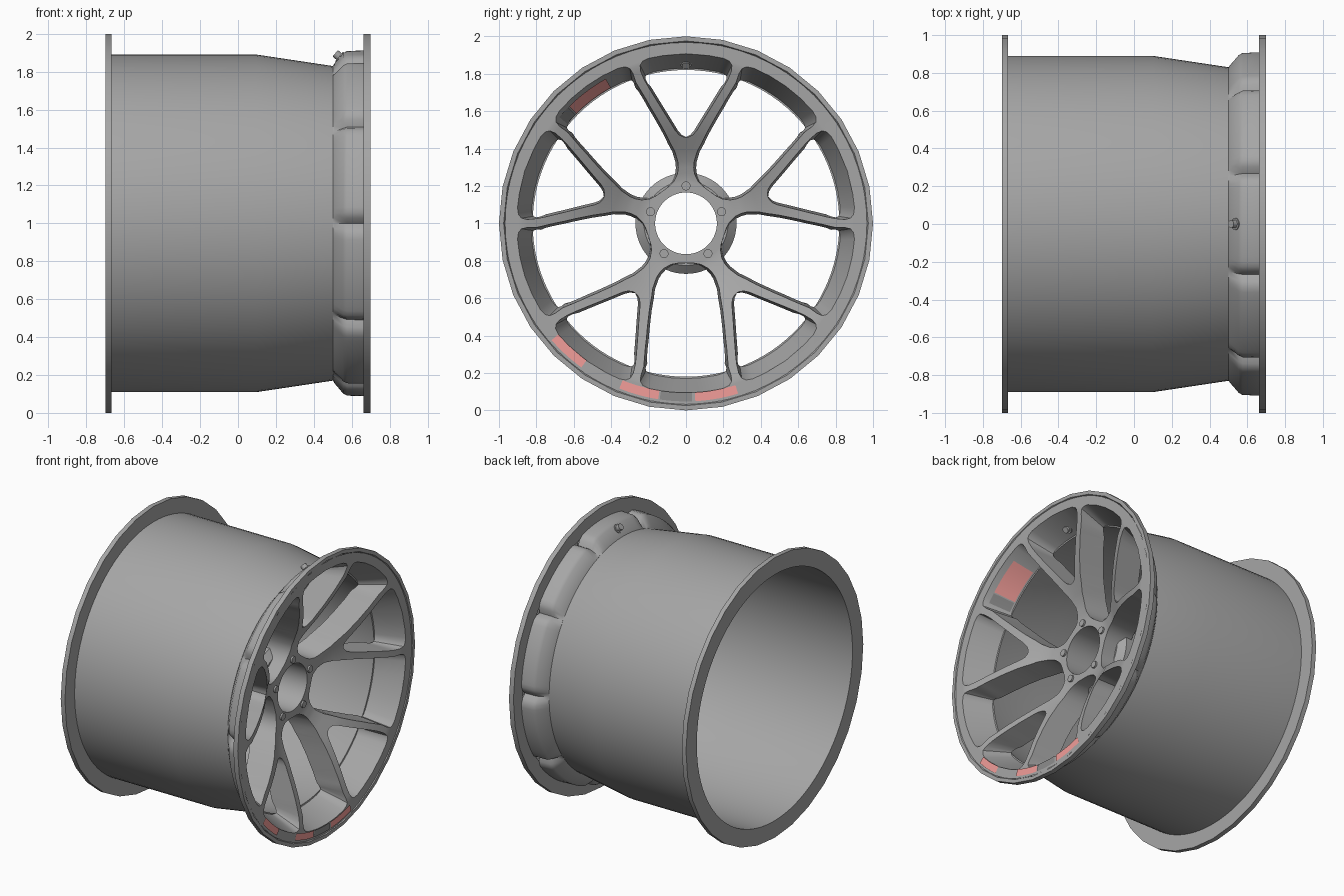
import bpy, bmesh
from math import sin, cos, radians
from mathutils import Vector

if "Cube" in bpy.data.objects:
    bpy.data.objects.remove(bpy.data.objects["Cube"])


def material(name, *rgb):
    m = bpy.data.materials.new(name)
    m.diffuse_color = (*rgb, 1)
    m.use_nodes = True
    m.node_tree.nodes["Principled BSDF"].inputs["Base Color"].default_value = m.diffuse_color
    return m


METAL = material("dark_metal", .38, .38, .38)
RED = material("marking_red", .9, .34, .32)
GREY = material("marking_grey", .27, .27, .27)


def finish(name, bm, mat=METAL, angle=30):
    bmesh.ops.remove_doubles(bm, verts=bm.verts, dist=0.0004)
    bmesh.ops.recalc_face_normals(bm, faces=bm.faces)
    me = bpy.data.meshes.new(name)
    bm.to_mesh(me)
    bm.free()
    ob = bpy.data.objects.new(name, me)
    bpy.context.collection.objects.link(ob)
    me.materials.append(mat)
    bpy.ops.object.select_all(action='DESELECT')
    ob.select_set(True)
    bpy.context.view_layer.objects.active = ob
    bpy.ops.object.shade_smooth_by_angle(angle=radians(angle))
    return ob


def pt(x, r, deg):
    return Vector((x, r * cos(radians(deg)), 1 + r * sin(radians(deg))))


def quad(bm, *pts):
    bm.faces.new([bm.verts.new(p) for p in pts])


def lathe(name, profile, segs, closed=True, angle=30, shift=lambda i, d: 0):
    """Spin an (x, r) profile round the wheel axis; shift() alters the radius by angle."""
    bm = bmesh.new()
    rings = [[bm.verts.new(pt(x, r + shift(i, s * 360 / segs), s * 360 / segs))
              for s in range(segs)] for i, (x, r) in enumerate(profile)]
    n = len(rings)
    for i in range(n if closed else n - 1):
        a, b = rings[i], rings[(i + 1) % n]
        for s in range(segs):
            t = (s + 1) % segs
            bm.faces.new((a[s], a[t], b[t], b[s]))
    return finish(name, bm, angle=angle)


def rod(name, start, end, radius, segs=16):
    start, end = Vector(start), Vector(end)
    d = end - start
    bm = bmesh.new()
    bmesh.ops.create_cone(bm, cap_ends=True, segments=segs, radius1=radius,
                          radius2=radius, depth=d.length)
    q = Vector((0, 0, 1)).rotation_difference(d)
    for v in bm.verts:
        v.co = q @ v.co + (start + end) / 2
    return finish(name, bm)


# Barrel and the two low-sided flanges
lathe("barrel", [(-.70, .89), (.1, .89), (.5, .83), (.5, .82), (.1, .878), (-.70, .878)], 96)
lathe("rear_flange", [(-.70, .889), (-.70, 1), (-.667, 1), (-.667, .889)], 32)
lathe("front_flange", [(.663, .9), (.663, 1), (.698, 1), (.698, .975), (.686, .968), (.686, .915)],
      32, angle=20)


# Outer shell of the window pockets, grooved behind every spoke
def groove(i, deg):
    d = abs((deg + 18) % 36 - 18)
    return -(0, .02, .045, .045, .045)[i] * max(0, 1 - d / 4.5) ** 2


lathe("pocket_shell", [(.5, .828), (.51, .845), (.555, .898), (.575, .909), (.665, .912)], 200,
      closed=False, shift=groove)

# Spoked face: rows of radius, inner edge and outer edge angle from each Y centre line
ROWS = [(.165, 0, 36), (.213, 0, 36), (.218, 0, 24), (.234, 0, 16), (.268, 0, 9.8),
        (.3, 0, 7.9), (.331, 0, 7.5), (.39, 0, 8.9), (.44, 0, 11.2), (.46, 0, 11.8),
        (.463, 1.8, 11.9), (.475, 4.5, 12.3), (.5, 6.6, 13), (.55, 9, 14.5), (.6, 11, 15.8),
        (.65, 12.7, 17), (.7, 14.1, 17.9), (.75, 15.3, 18.8), (.8, 16.2, 19.6),
        (.85, 16.6, 19.5), (.88, 16.2, 19.9), (.897, 15, 21.1), (.905, 12.7, 23.4),
        (.9065, 6.5, 29.5), (.907, 0, 36), (.967, 0, 36)]
FRONT = [(0, .43), (.24, .43), (.33, .455), (.42, .505), (.5, .55), (.6, .597),
         (.7, .637), (.8, .67), (.88, .692), (1, .694)]
COLS = 8
DRAFT = .75  # sideways widening of the spoke towards the back (degrees times radius)


def front_x(r):
    for (r0, x0), (r1, x1) in zip(FRONT, FRONT[1:]):
        if r <= r1:
            return x0 + (x1 - x0) * (r - r0) / (r1 - r0)


def back_row(r, a, b):
    rb = r if r < .75 else .75 + (r - .75) * .08 / .157
    return front_x(r) - .19, rb, max(0, a - DRAFT / r), min(36, b + DRAFT / r)


bm = bmesh.new()
for k in range(5):
    for side in (1, -1):
        base = 90 + 72 * k

        def row_pts(x, r, a, b):
            return [pt(x, r, base + side * (a + (b - a) * c / COLS)) for c in range(COLS + 1)]

        front = [row_pts(front_x(r), r, a, b) for r, a, b in ROWS]
        back = [row_pts(*back_row(*row)) for row in ROWS[:-1]]
        for grid in (front, back):
            for p, q in zip(grid, grid[1:]):
                for c in range(COLS):
                    quad(bm, p[c], p[c + 1], q[c + 1], q[c])
        # window walls on both edges of the spoke
        for i in range(len(ROWS) - 2):
            for e, edge, limit in ((0, 1, 0), (COLS, 2, 36)):
                if ROWS[i][edge] != limit or ROWS[i + 1][edge] != limit:
                    quad(bm, front[i][e], front[i + 1][e], back[i + 1][e], back[i][e])
        # bore wall
        for c in range(COLS):
            quad(bm, front[0][c], front[0][c + 1], back[0][c + 1], back[0][c])
bmesh.ops.remove_doubles(bm, verts=bm.verts, dist=0.0004)
bmesh.ops.dissolve_degenerate(bm, edges=bm.edges, dist=0.0003)
finish("spoked_face", bm, angle=35)

# Hub mounting pad behind the spokes
lathe("hub_pad", [(.2, .168), (.2, .27), (.29, .27), (.33, .225), (.33, .168)], 64)

# Wheel bolts
for k in range(5):
    d = 90 + 72 * k
    rod("bolt", pt(.38, .2, d), pt(.442, .2, d), .024)

# Tyre valve
rod("valve_stem", (.58, 0, 1.841), (.513, 0, 1.897), .022)
rod("valve_collar", (.565, 0, 1.853), (.533, 0, 1.88), .032)


# Red and grey marking strips
def strip(name, a0, a1, inner, outer, mat, n=8):
    bm = bmesh.new()
    for i in range(n):
        p, q = (a0 + (a1 - a0) * j / n for j in (i, i + 1))
        quad(bm, pt(*inner, p), pt(*inner, q), pt(*outer, q), pt(*outer, p))
    bm.normal_update()
    return finish(name, bm, mat)


for a0, a1, mat in ((221, 234, RED), (248, 261, RED), (273, 287, RED), (261.5, 272, GREY)):
    strip("rim_marking", a0, a1, (.699, .905), (.699, .952), mat)
strip("pocket_marking", 119, 135, (.515, .829), (.655, .884), RED)
strip("pocket_marking_grey", 135.5, 140, (.515, .829), (.655, .884), GREY)
